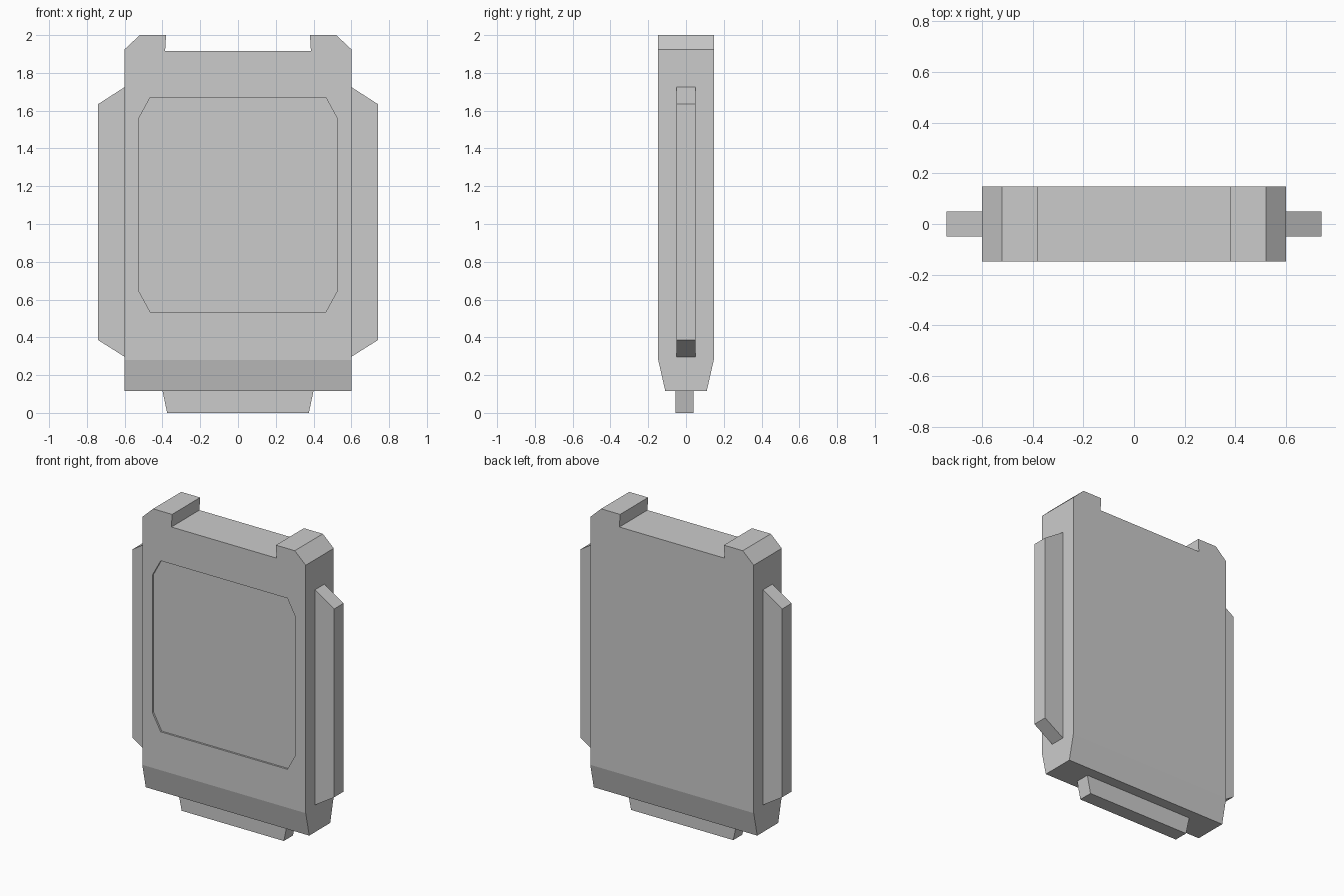
import bpy, bmesh

if "Cube" in bpy.data.objects:
    bpy.data.objects.remove(bpy.data.objects["Cube"])


def prism(name, outline, y0, y1):
    """Extrude an XZ outline from y0 to y1."""
    bm = bmesh.new()
    face = bm.faces.new([bm.verts.new((x, y0, z)) for x, z in outline])
    ext = bmesh.ops.extrude_face_region(bm, geom=[face], use_keep_orig=True)
    verts = [g for g in ext["geom"] if isinstance(g, bmesh.types.BMVert)]
    bmesh.ops.translate(bm, verts=verts, vec=(0, y1 - y0, 0))
    bmesh.ops.recalc_face_normals(bm, faces=bm.faces)
    mesh = bpy.data.meshes.new(name)
    bm.to_mesh(mesh)
    bm.free()
    obj = bpy.data.objects.new(name, mesh)
    bpy.context.collection.objects.link(obj)
    return obj


def mirrored(half):
    """Close a right-hand half outline by reflecting it in x."""
    return half + [(-x, z) for x, z in reversed(half)]


HALF_DEPTH = 0.147

# Body: notched top with chamfered corners
body = prism("body", mirrored([(0.6, 0.28), (0.6, 1.925), (0.52, 2.0),
                               (0.381, 2.0), (0.386, 1.915)]),
             -HALF_DEPTH, HALF_DEPTH)

# Tapered lower end, extruded from the body's underside
bm = bmesh.new()
bm.from_mesh(body.data)
base = min(bm.faces, key=lambda f: f.calc_center_median().z)
ext = bmesh.ops.extrude_face_region(bm, geom=[base])
for v in ext["geom"]:
    if isinstance(v, bmesh.types.BMVert):
        v.co.z = 0.117
        v.co.y *= 0.11 / HALF_DEPTH
bmesh.ops.recalc_face_normals(bm, faces=bm.faces)
bm.to_mesh(body.data)
bm.free()

# Shallow recessed panel on the front
cutter = prism("panel_cutter", mirrored([(0.465, 0.535), (0.525, 0.645),
                                         (0.525, 1.56), (0.465, 1.67)]),
               -0.3, -HALF_DEPTH + 0.012)
cutter.hide_render = True
cutter.hide_set(True)
cut = body.modifiers.new("front_recess", "BOOLEAN")
cut.operation = "DIFFERENCE"
cut.solver = "EXACT"
cut.object = cutter

# Side rails
for side, s in (("right", 1), ("left", -1)):
    prism(side + "_rail", [(s * 0.6, 0.297), (s * 0.74, 0.385),
                           (s * 0.74, 1.635), (s * 0.6, 1.725)], -0.05, 0.05)

# Bottom tab
prism("bottom_tab", mirrored([(0.375, 0.0), (0.4, 0.117)]), -0.055, 0.04)
